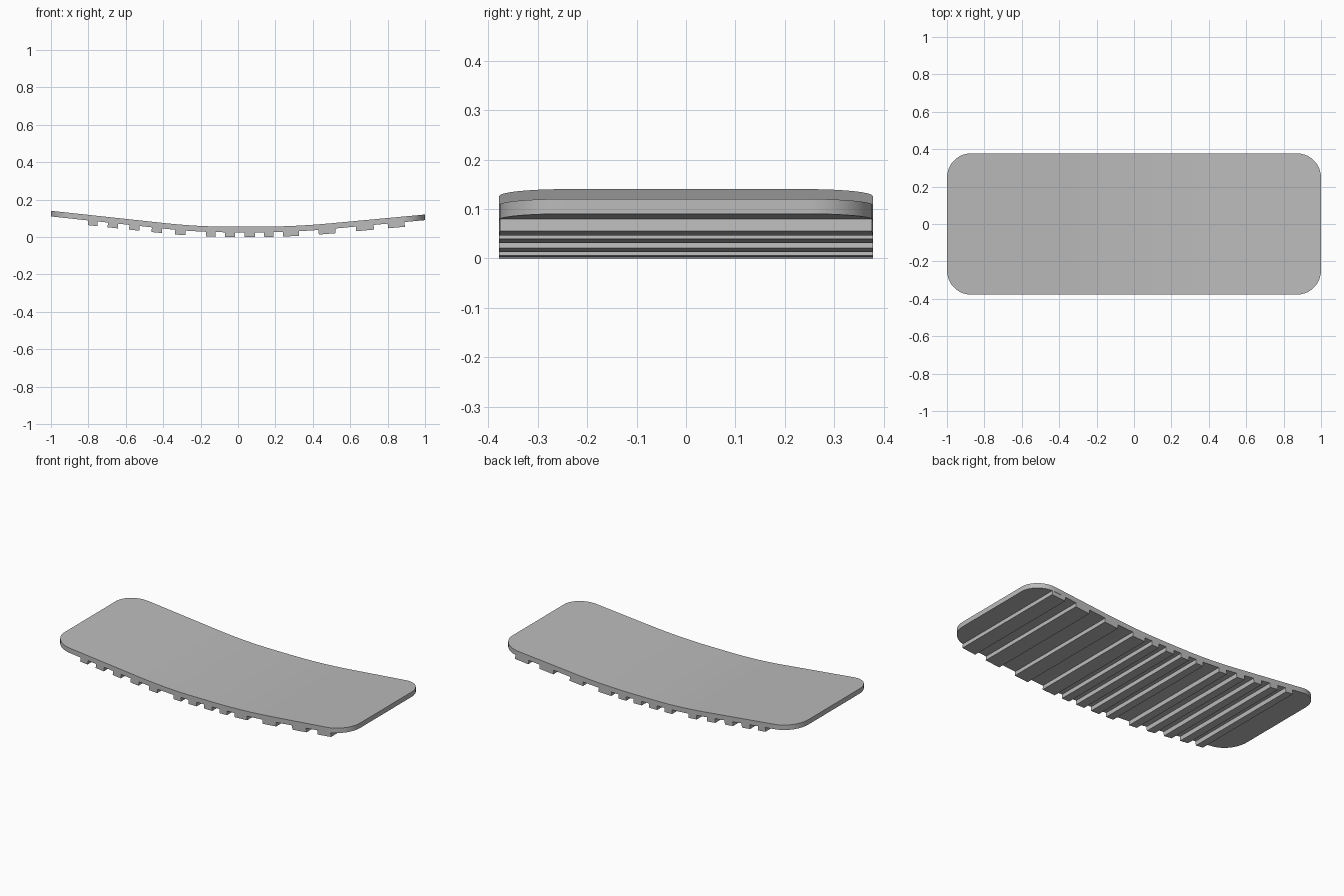
import bpy, bmesh, math

if "Cube" in bpy.data.objects:
    bpy.data.objects.remove(bpy.data.objects["Cube"])

HALF_WIDTH, CORNER = 0.378, 0.13
THICKNESS, RIB_DEPTH = 0.03, 0.025

grey = bpy.data.materials.new("mid grey")
grey.use_nodes = True
colour = (0.5, 0.5, 0.5, 1)
grey.diffuse_color = colour
grey.node_tree.nodes["Principled BSDF"].inputs["Base Color"].default_value = colour


def bend(d, slope, blend):
    """Height past a bend: flat, then a rounded knee, then a straight ramp."""
    if d <= -blend:
        return 0
    if d >= blend:
        return slope * d
    return slope * (d + blend) ** 2 / (4 * blend)


def top(x):
    return 0.055 + bend(x - 0.3, 0.093, 0.2) + bend(-x - 0.213, 0.108, 0.18)


def half_width(x):
    over = max(0, abs(x) - (1 - CORNER))
    return HALF_WIDTH - CORNER + math.sqrt(max(0, CORNER ** 2 - over ** 2))


def finish(name, bm):
    bmesh.ops.recalc_face_normals(bm, faces=bm.faces)
    mesh = bpy.data.meshes.new(name)
    bm.to_mesh(mesh)
    bm.free()
    mesh.materials.append(grey)
    obj = bpy.data.objects.new(name, mesh)
    bpy.context.collection.objects.link(obj)
    bpy.ops.object.select_all(action='DESELECT')
    obj.select_set(True)
    bpy.context.view_layer.objects.active = obj
    bpy.ops.object.shade_smooth_by_angle(angle=math.radians(30))


# Curved plate with rounded corners: strips across the width, thickened downwards
arc = [1 - CORNER + CORNER * math.sin(math.radians(a)) for a in range(0, 91, 9)]
straight = [(1 - CORNER) * i / 24 for i in range(-23, 24)]
columns = [-x for x in reversed(arc)] + straight + arc
bm = bmesh.new()
rows = [[bm.verts.new((x, side * half_width(x), top(x))) for side in (-1, 1)]
        for x in columns]
for a, b in zip(rows, rows[1:]):
    bm.faces.new((a[0], b[0], b[1], a[1]))
result = bmesh.ops.extrude_face_region(bm, geom=bm.faces[:], use_keep_orig=True)
lower = [v for v in result["geom"] if isinstance(v, bmesh.types.BMVert)]
bmesh.ops.translate(bm, verts=lower, vec=(0, 0, -THICKNESS))
finish("curved_plate", bm)

# Ribs across the underside, wider on the left end: (start, end)
ribs = [(-0.80, -0.75), (-0.695, -0.64), (-0.58, -0.525), (-0.46, -0.405),
        (-0.335, -0.28), (-0.17, -0.12), (-0.07, -0.015), (0.035, 0.09),
        (0.14, 0.19), (0.24, 0.325), (0.43, 0.52), (0.63, 0.725), (0.80, 0.89)]
for number, (start, end) in enumerate(ribs, 1):
    lean = (top(end) - top(start)) / (end - start) * RIB_DEPTH
    bm = bmesh.new()
    bmesh.ops.create_cube(bm, size=2)
    for v in bm.verts:
        x = start if v.co.x < 0 else end
        depth = RIB_DEPTH if v.co.z < 0 else -0.002
        z = top(x) - THICKNESS - depth
        y = math.copysign(min(HALF_WIDTH, half_width(x)), v.co.y)
        v.co = (x + (lean if v.co.z < 0 else 0), y, z)
    finish(f"underside_rib_{number}", bm)
